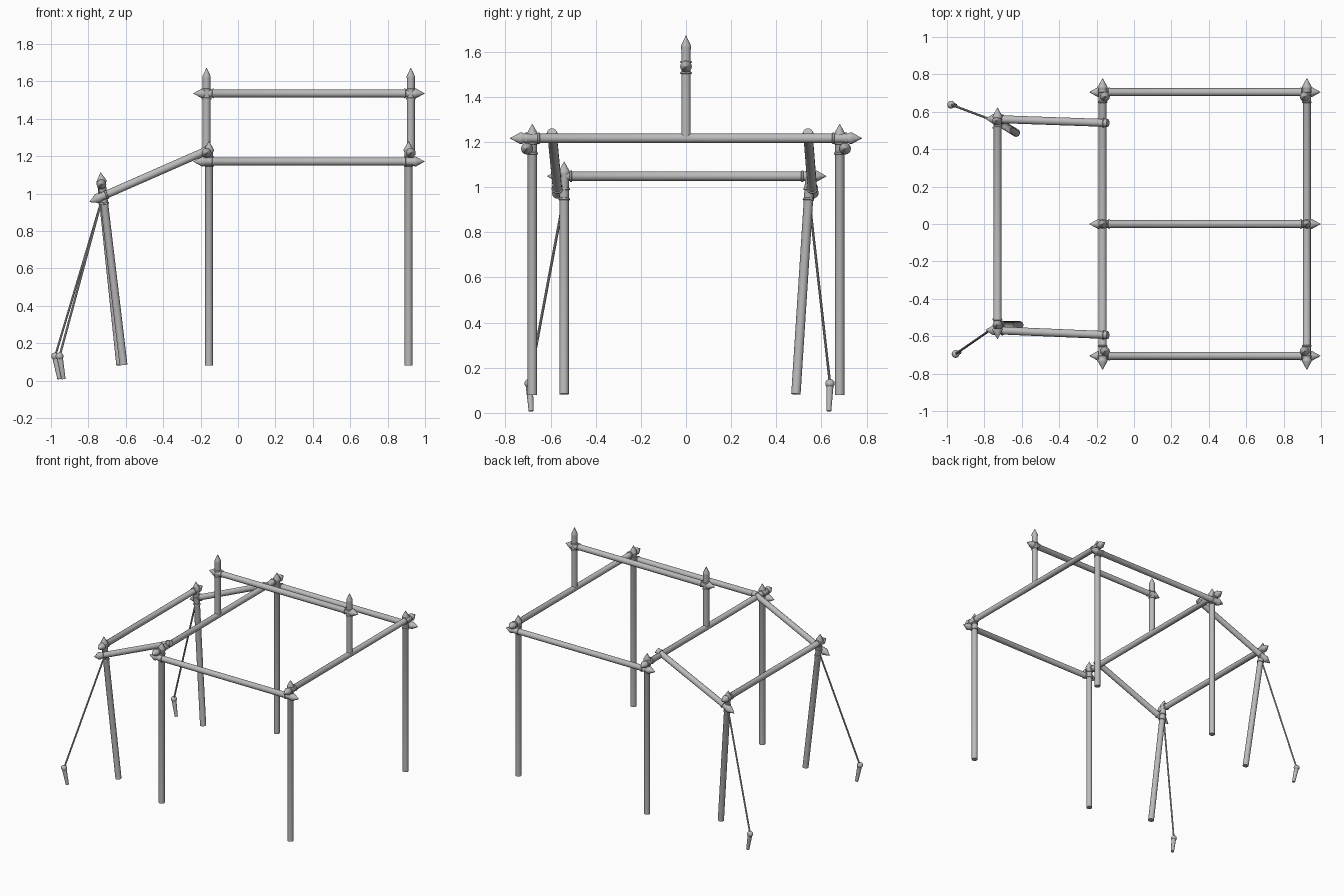
import bpy, math
from mathutils import Vector

cube = bpy.data.objects.get("Cube")
if cube:
    bpy.data.objects.remove(cube, do_unlink=True)

GREY = (0.5, 0.5, 0.5, 1)
mat = bpy.data.materials.new("plain grey")
mat.use_nodes = True
mat.diffuse_color = GREY
mat.node_tree.nodes["Principled BSDF"].inputs["Base Color"].default_value = GREY
R = 0.021


def lathe(name, a, b, profile, sides=16):
    """Revolve (distance, radius) pairs around the line from a to b."""
    a, b = Vector(a), Vector(b)
    turn = (b - a).to_track_quat('Z', 'Y')
    verts, faces = [], []
    for d, r in profile:
        for i in range(sides):
            t = math.tau * i / sides
            verts.append(a + turn @ Vector((r * math.cos(t), r * math.sin(t), d)))
    for k in range(len(profile) - 1):
        for i in range(sides):
            j = (i + 1) % sides
            p, q = k * sides, (k + 1) * sides
            faces.append((p + i, p + j, q + j, q + i))
    last = (len(profile) - 1) * sides
    faces.append(tuple(reversed(range(sides))))
    faces.append(tuple(range(last, last + sides)))
    mesh = bpy.data.meshes.new(name)
    mesh.from_pydata(verts, [], faces)
    mesh.materials.append(mat)
    ob = bpy.data.objects.new(name, mesh)
    bpy.context.collection.objects.link(ob)
    bpy.ops.object.select_all(action='DESELECT')
    ob.select_set(True)
    bpy.context.view_layer.objects.active = ob
    bpy.ops.object.shade_smooth_by_angle(angle=math.radians(35))
    return ob


def pole(name, a, b, spike_a=True, spike_b=True, flare=0.026):
    """Round pole with flared, pointed ends where wanted."""
    n = (Vector(b) - Vector(a)).length
    tip = [(0, 0.001), (0.045, flare), (0.052, flare), (0.062, R)]
    start = tip if spike_a else [(0, R)]
    end = [(n - d, r) for d, r in reversed(tip)] if spike_b else [(n, R)]
    return lathe(name, a, b, start + end)


def lashing(name, a, b, dist, r=0.026):
    """Rounded band around a pole, dist along the line from a to b."""
    h = 0.006
    lathe(name, a, b, [(dist - h, R * 0.9), (dist - h * 0.6, r * 0.97), (dist, r),
                       (dist + h * 0.6, r * 0.97), (dist + h, R * 0.9)])


# Main frame: two cross beams with corner posts and ridge posts
frames = {"right": (-0.168, -0.155), "left": (0.924, 0.912)}
for side, (bx, px) in frames.items():
    a, b = (bx, -0.779, 1.217), (bx, 0.779, 1.217)
    pole(side + "_cross_beam", a, b)
    for d in (0.07, 0.127, 1.431, 1.488):
        lashing(side + "_cross_beam_lashing", a, b, d)
    for end, s in (("front", -1), ("back", 1)):
        a, b = (px, 0.681 * s, 0.08), (px, 0.681 * s, 1.28)
        pole(f"{end}_{side}_post", a, b, spike_a=False)
        for d in (1.07, 1.115):
            lashing(f"{end}_{side}_post_lashing", a, b, d)
    a, b = (bx, 0, 1.217), (bx, 0, 1.672)
    pole(side + "_ridge_post", a, b, spike_a=False, flare=0.022)
    for d in (0.29, 0.338):
        lashing(side + "_ridge_post_lashing", a, b, d)

# Long beams: ridge and two eaves
for name, y, z in (("ridge", 0, 1.535), ("front_eave", -0.705, 1.171), ("back_eave", 0.705, 1.171)):
    a, b = (-0.238, y, z), (0.997, y, z)
    pole(name + "_beam", a, b)
    for d in (0.105, 1.13):
        lashing(name + "_beam_lashing", a, b, d)

# Porch: low beam, leaning posts, sloping rafters
a, b = (-0.73, -0.615, 1.049), (-0.73, 0.622, 1.049)
pole("porch_beam", a, b)
for d in (0.105, 1.13):
    lashing("porch_beam_lashing", a, b, d)

porch = {
    "front": dict(foot=(-0.612, -0.54, 0.083), top=(-0.735, -0.54, 1.113),
                  low=(-0.794, -0.566, 0.955), high=(-0.14, -0.594, 1.242),
                  peg=(-0.954, -0.695, 0.13), peg_foot=(-0.933, -0.686, 0.008),
                  tie=(-0.73, -0.54, 0.96)),
    "back": dict(foot=(-0.63, 0.487, 0.083), top=(-0.737, 0.553, 1.105),
                 low=(-0.794, 0.563, 0.955), high=(-0.14, 0.54, 1.242),
                 peg=(-0.978, 0.638, 0.13), peg_foot=(-0.955, 0.633, 0.008),
                 tie=(-0.73, 0.545, 0.96)),
}
for end, p in porch.items():
    pole(end + "_porch_post", p["foot"], p["top"], spike_a=False)
    for d in (0.87, 0.915):
        lashing(end + "_porch_post_lashing", p["foot"], p["top"], d)
    pole(end + "_rafter", p["low"], p["high"], spike_b=False)
    for d in (0.1, 0.69):
        lashing(end + "_rafter_lashing", p["low"], p["high"], d)

    # Guy rope and tapered ground peg with a knot
    n = (Vector(p["tie"]) - Vector(p["peg"])).length
    lathe(end + "_guy_rope", p["peg"], p["tie"], [(0, 0.006), (n, 0.006)], 8)
    n = (Vector(p["peg"]) - Vector(p["peg_foot"])).length
    lathe(end + "_peg", p["peg_foot"], p["peg"],
          [(0, 0.011), (n - 0.015, 0.016), (n + 0.005, 0.016), (n + 0.012, 0.01)], 12)
    knot = [(n - 0.02 * math.cos(math.pi * k / 8), 0.001 + 0.02 * math.sin(math.pi * k / 8))
            for k in range(9)]
    lathe(end + "_peg_knot", p["peg_foot"], p["peg"], knot)
